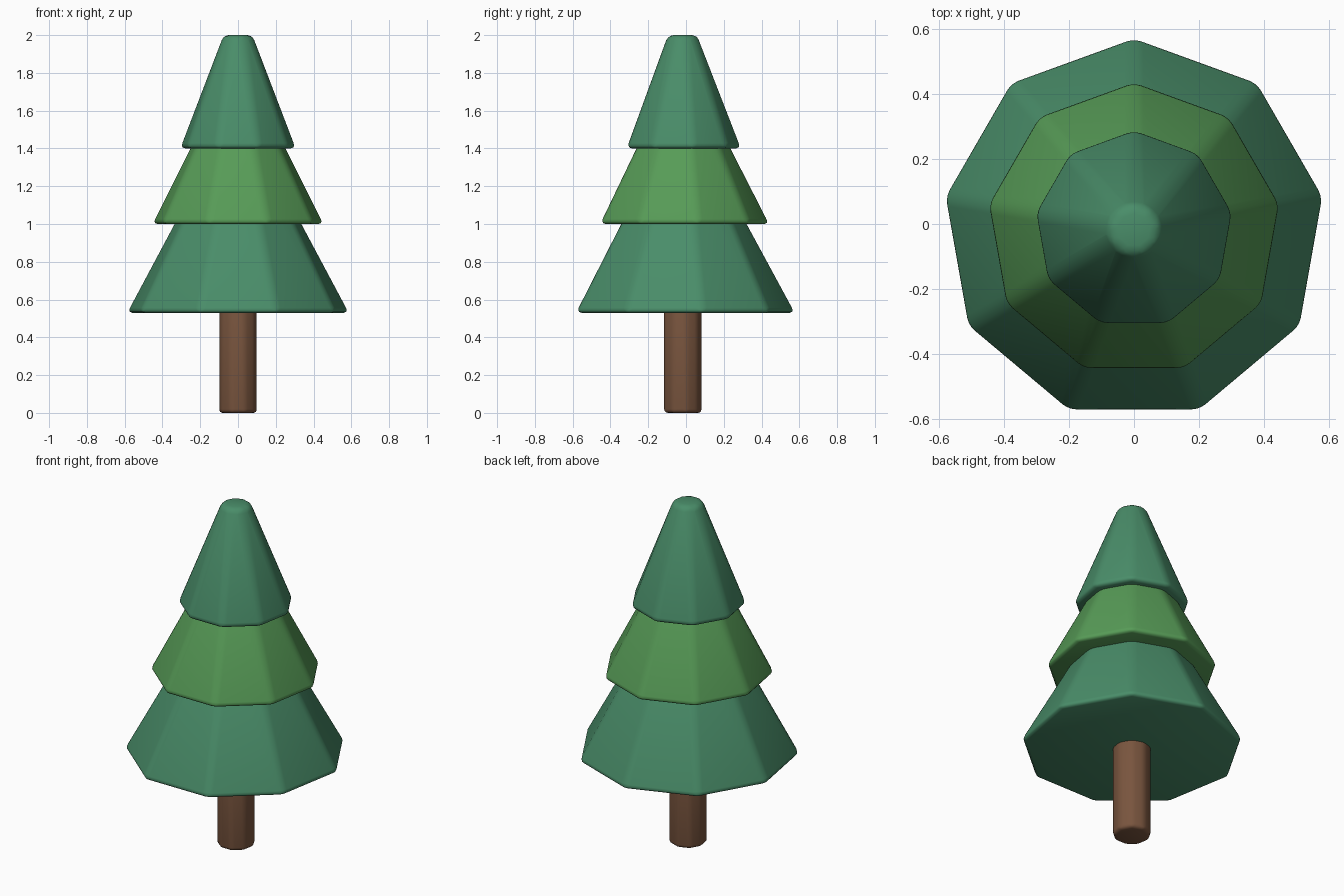
import bpy
import bmesh
from math import radians
from mathutils import Matrix

default_cube = bpy.data.objects.get("Cube")
if default_cube:
    bpy.data.objects.remove(default_cube, do_unlink=True)

SIDES = 9
CENTRE_Y = -0.018  # an odd polygon is off-centre within its bounds


def make_material(name, colour):
    mat = bpy.data.materials.new(name)
    mat.use_nodes = True
    mat.diffuse_color = (*colour, 1)
    bsdf = mat.node_tree.nodes["Principled BSDF"]
    bsdf.inputs["Base Color"].default_value = (*colour, 1)
    bsdf.inputs["Roughness"].default_value = 0.8
    return mat


def tapered_part(name, z_low, z_high, r_low, r_high, mat, bevel):
    """Nine-sided tapered prism with a corner at the back and soft edges."""
    bm = bmesh.new()
    bmesh.ops.create_cone(bm, cap_ends=True, segments=SIDES, radius1=r_low,
                          radius2=r_high, depth=z_high - z_low)
    # turn one corner towards the back
    first = max(bm.verts, key=lambda v: v.co.y).co
    angle = radians(90) - first.xy.angle_signed((1, 0))
    bmesh.ops.rotate(bm, verts=bm.verts, matrix=Matrix.Rotation(angle, 3, "Z"))
    bmesh.ops.translate(bm, verts=bm.verts, vec=(0, CENTRE_Y, (z_low + z_high) / 2))
    mesh = bpy.data.meshes.new(name)
    bm.to_mesh(mesh)
    bm.free()
    mesh.materials.append(mat)
    mesh.shade_smooth()
    obj = bpy.data.objects.new(name, mesh)
    bpy.context.collection.objects.link(obj)
    mod = obj.modifiers.new("soft_edges", "BEVEL")
    mod.width = bevel
    mod.segments = 3
    mod.limit_method = "NONE"
    return obj


dark_green = make_material("dark_green", (0.067, 0.266, 0.141))
light_green = make_material("light_green", (0.095, 0.33, 0.095))
brown = make_material("bark_brown", (0.19, 0.09, 0.048))

# trunk
tapered_part("trunk", 0, 0.6, 0.104, 0.104, brown, 0.02)

# foliage tiers, each overlapping the one below
tapered_part("lower_foliage", 0.53, 1.25, 0.6, 0.21, dark_green, 0.03)
tapered_part("middle_foliage", 1.0, 1.65, 0.464, 0.132, light_green, 0.03)
tapered_part("upper_foliage", 1.4, 2.0, 0.315, 0.082, dark_green, 0.03)
